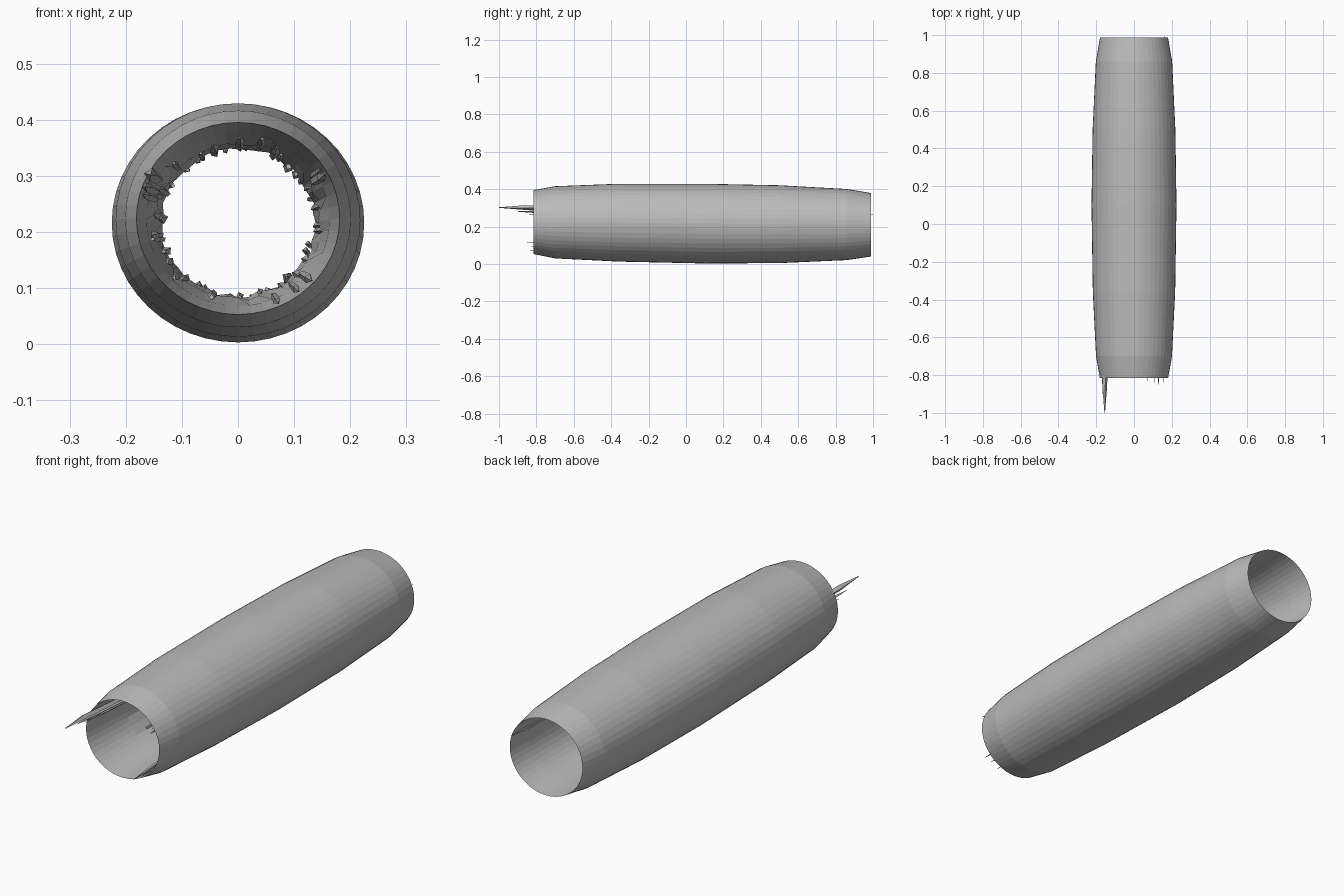
import bpy, bmesh, math, random
from mathutils import Vector

if "Cube" in bpy.data.objects:
    bpy.data.objects.remove(bpy.data.objects["Cube"])

random.seed(7)
SIDES = 48

wood = bpy.data.materials.new("plain grey")
wood.diffuse_color = (0.5, 0.5, 0.5, 1)
wood.use_nodes = True
wood.node_tree.nodes["Principled BSDF"].inputs["Base Color"].default_value = wood.diffuse_color


def finish(bm, name):
    bmesh.ops.recalc_face_normals(bm, faces=bm.faces[:])
    mesh = bpy.data.meshes.new(name)
    bm.to_mesh(mesh)
    bm.free()
    mesh.materials.append(wood)
    obj = bpy.data.objects.new(name, mesh)
    bpy.context.collection.objects.link(obj)
    return obj


# stations along the log: y, half width, half height, centre height
OUTER = [(-0.815, 0.181, 0.171, 0.224), (-0.70, 0.201, 0.193, 0.223),
         (-0.36, 0.218, 0.208, 0.221), (0.10, 0.225, 0.213, 0.216),
         (0.50, 0.219, 0.208, 0.213), (0.86, 0.202, 0.190, 0.211),
         (0.988, 0.180, 0.170, 0.210)]
INNER = [(0.86, 0.171, 0.162, 0.211), (0.50, 0.158, 0.150, 0.213),
         (0.25, 0.143, 0.136, 0.215), (0.00, 0.138, 0.131, 0.217),
         (-0.25, 0.146, 0.139, 0.219), (-0.55, 0.163, 0.154, 0.222)]


def ring_point(station, angle, k=1.0):
    y, rx, rz, cz = station
    return Vector((rx * k * math.cos(angle), y, cz + rz * k * math.sin(angle)))


def wall_at(y):
    """Interpolated inner wall station at a given y."""
    st = [OUTER[0]] + INNER[::-1] + [OUTER[-1]]
    if y <= st[0][0]:
        return (y,) + st[0][1:]
    for a, b in zip(st, st[1:]):
        if y <= b[0]:
            t = (y - a[0]) / (b[0] - a[0])
            return tuple(p + (q - p) * t for p, q in zip(a, b))
    return (y,) + st[-1][1:]


# hollow log: closed loop of rings, bark outside and tunnel inside
bm = bmesh.new()
rings = []
for i, st in enumerate(OUTER + INNER):
    ragged = 0.03 if abs(st[0]) < 0.3 and i >= len(OUTER) else 0.0
    rings.append([bm.verts.new(ring_point(st, 2 * math.pi * s / SIDES,
                                          1 + random.uniform(-ragged, ragged)))
                  for s in range(SIDES)])
for a, b in zip(rings, rings[1:] + rings[:1]):
    for s in range(SIDES):
        n = (s + 1) % SIDES
        bm.faces.new((a[s], a[n], b[n], b[s]))
finish(bm, "hollow_log")


def splinter(bm, angle, y0, y1, size, k=1.0, tip=0.1):
    """Four-sided sliver lying along the wall, pointed at the y0 end."""
    loops = []
    for t, w in ((0, tip), (0.35, 0.8), (1, 0.6)):
        y = y0 + (y1 - y0) * t
        c = ring_point(wall_at(y), angle, k)
        loops.append([bm.verts.new(c + Vector((math.cos(a), 0, math.sin(a))) * size * w)
                      for a in (angle + 0.3 + j * math.pi / 2 for j in range(4))])
    for a, b in zip(loops, loops[1:]):
        for j in range(4):
            bm.faces.new((a[j], a[(j + 1) % 4], b[(j + 1) % 4], b[j]))
    bm.faces.new(loops[0])
    bm.faces.new(loops[-1][::-1])


# splinters poking out of the two mouths: degrees, tip y, root y, size
bm = bmesh.new()
for deg, y0, y1, size in [(152, -1.0, -0.60, 0.016), (160, -0.90, -0.50, 0.012),
                          (165, -0.84, -0.45, 0.010), (28, -0.84, -0.45, 0.012),
                          (32, -0.82, -0.50, 0.008), (-42, -0.85, -0.45, 0.011),
                          (-52, -0.84, -0.45, 0.009), (-66, -0.84, -0.50, 0.009),
                          (20, 1.0, 0.75, 0.008)]:
    splinter(bm, math.radians(deg), y0, y1, size, 0.97)
finish(bm, "mouth_splinters")

# ragged slivers lining the tunnel
bm = bmesh.new()
for i in range(44):
    angle = 2 * math.pi * (i + random.uniform(-0.4, 0.4)) / 44
    y = random.uniform(-0.5, 0.15)
    length = random.uniform(0.2, 0.5)
    splinter(bm, angle, y, y + length, random.uniform(0.006, 0.014),
             random.uniform(0.95, 1.0), random.uniform(0.1, 0.5))
finish(bm, "tunnel_splinters")
